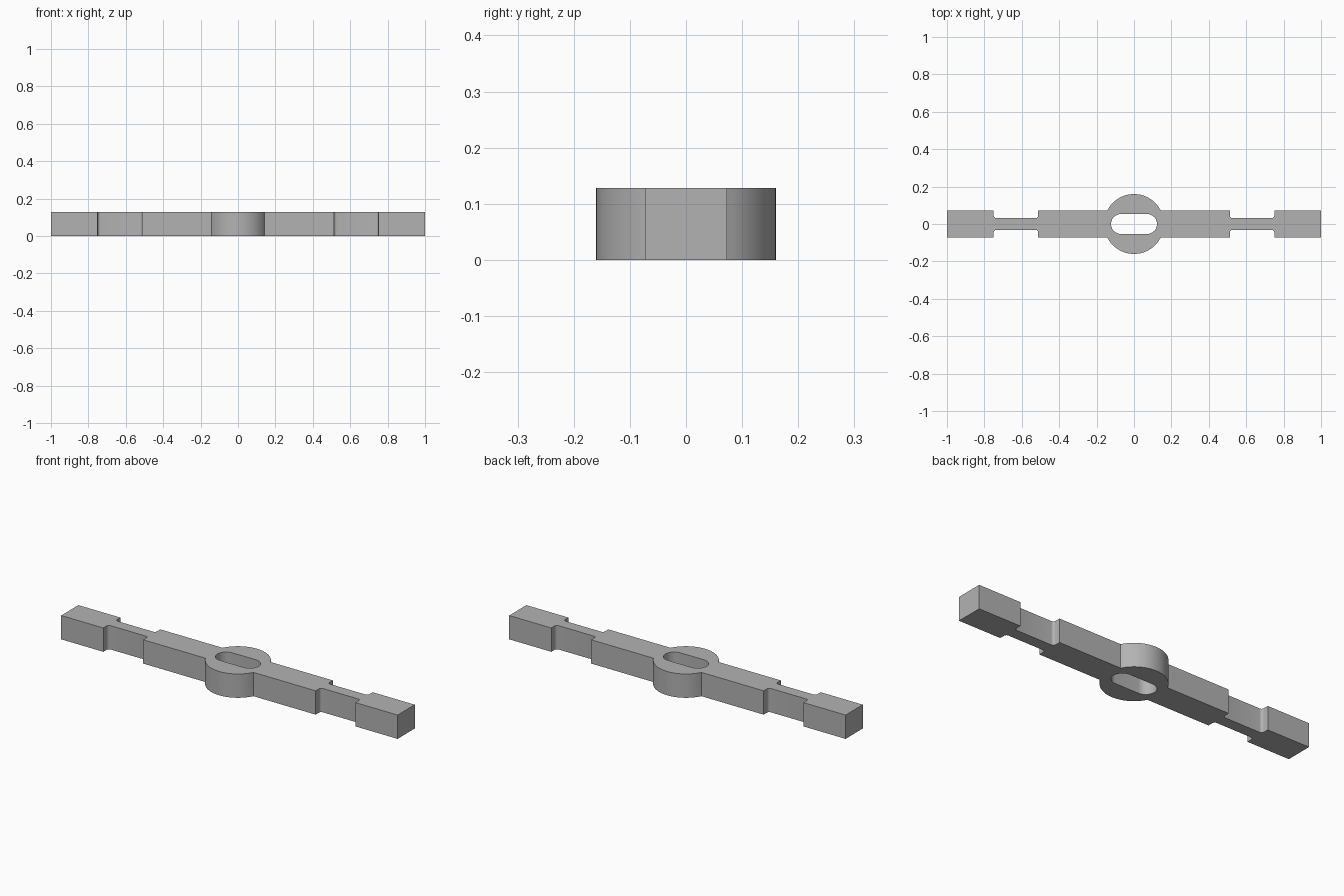
import bpy, bmesh
from math import asin, cos, sin, pi

if "Cube" in bpy.data.objects:
    bpy.data.objects.remove(bpy.data.objects["Cube"], do_unlink=True)

HEIGHT, HALF_WIDTH, HUB_RADIUS = 0.128, 0.073, 0.16
NECK_IN, NECK_OUT, NECK_HALF, FILLET = 0.513, 0.75, 0.031, 0.014
SLOT_RADIUS, SLOT_CENTRE = 0.053, 0.07

grey = bpy.data.materials.new("grey")
grey.use_nodes = True
colour = (0.45, 0.45, 0.45, 1)
grey.diffuse_color = colour
grey.node_tree.nodes["Principled BSDF"].inputs["Base Color"].default_value = colour


def arc(cx, cy, r, start, end, steps):
    angles = [start + (end - start) * i / steps for i in range(steps + 1)]
    return [(cx + r * cos(a), cy + r * sin(a)) for a in angles]


# One quarter of the outline, from the bar end to the hub top
fillet_y = NECK_HALF + FILLET
quarter = [(1, HALF_WIDTH), (NECK_OUT, HALF_WIDTH)]
quarter += arc(NECK_OUT - FILLET, fillet_y, FILLET, 0, -pi / 2, 6)
quarter += arc(NECK_IN + FILLET, fillet_y, FILLET, -pi / 2, -pi, 6)
quarter += [(NECK_IN, HALF_WIDTH)]
quarter += arc(0, 0, HUB_RADIUS, asin(HALF_WIDTH / HUB_RADIUS), pi / 2, 16)

# Mirror it to the full outline, and make the slot
half = quarter + [(-x, y) for x, y in reversed(quarter[:-1])]
outline = half + [(-x, -y) for x, y in half]
slot = arc(SLOT_CENTRE, 0, SLOT_RADIUS, -pi / 2, pi / 2, 20)
slot += [(-x, -y) for x, y in slot]

# Fill between the two loops and extrude upwards
bm = bmesh.new()
edges = []
for loop in (outline, slot):
    verts = [bm.verts.new((x, y, 0)) for x, y in loop]
    edges += [bm.edges.new((v, verts[i - 1])) for i, v in enumerate(verts)]
bmesh.ops.triangle_fill(bm, edges=edges, use_beauty=True)
extruded = bmesh.ops.extrude_face_region(bm, geom=bm.faces[:], use_keep_orig=True)
top = [g for g in extruded["geom"] if isinstance(g, bmesh.types.BMVert)]
bmesh.ops.translate(bm, verts=top, vec=(0, 0, HEIGHT))
bmesh.ops.recalc_face_normals(bm, faces=bm.faces[:])

mesh = bpy.data.meshes.new("slotted_bar")
bm.to_mesh(mesh)
bm.free()
mesh.materials.append(grey)
bar = bpy.data.objects.new("slotted_bar", mesh)
bpy.context.collection.objects.link(bar)
bpy.context.view_layer.objects.active = bar
bar.select_set(True)
bpy.ops.object.shade_smooth_by_angle(angle=pi / 6)
